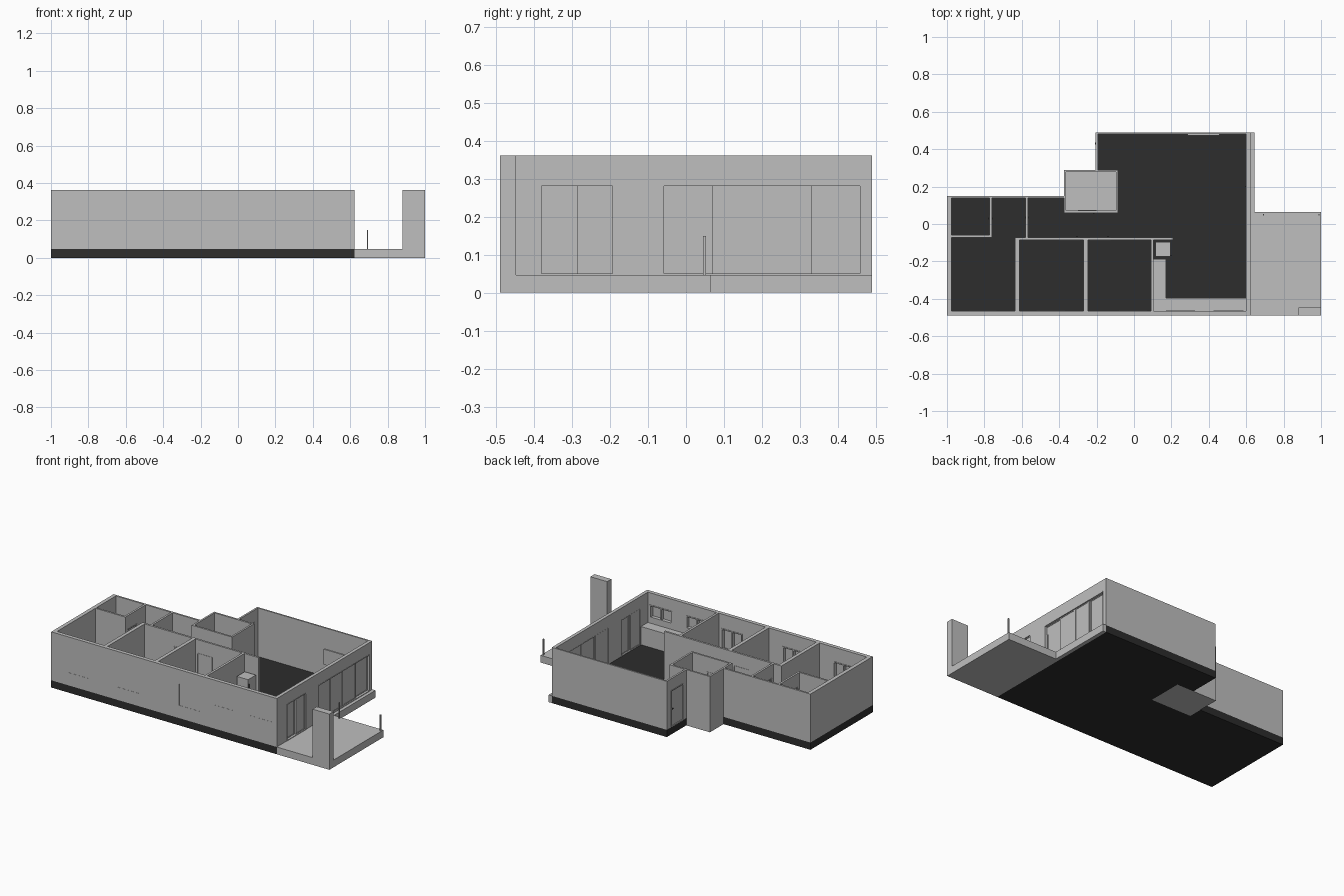
import bpy, bmesh
from mathutils import Vector

cube = bpy.data.objects.get("Cube")
if cube:
    bpy.data.objects.remove(cube, do_unlink=True)


def material(name, value):
    m = bpy.data.materials.new(name)
    m.use_nodes = True
    color = (value, value, value, 1)
    m.diffuse_color = color
    m.node_tree.nodes["Principled BSDF"].inputs["Base Color"].default_value = color
    return m


GREY = material("plaster grey", 0.52)
DARK = material("dark floor", 0.026)
FLOOR, TOP, HEAD = 0.047, 0.362, 0.285


def finish(name, bm, mat):
    mesh = bpy.data.meshes.new(name)
    bm.to_mesh(mesh)
    bm.free()
    mesh.materials.append(mat)
    ob = bpy.data.objects.new(name, mesh)
    bpy.context.collection.objects.link(ob)
    return ob


def boxes(name, parts, mat=GREY):
    """One object made of boxes given as (x0, x1, y0, y1, z0, z1)."""
    bm = bmesh.new()
    for x0, x1, y0, y1, z0, z1 in parts:
        vs = bmesh.ops.create_cube(bm, size=1)["verts"]
        mid = Vector((x0 + x1, y0 + y1, z0 + z1)) / 2
        for v in vs:
            v.co = Vector((v.co.x * (x1 - x0), v.co.y * (y1 - y0), v.co.z * (z1 - z0))) + mid
    return finish(name, bm, mat)


def prism(name, outline, z0, z1, mat):
    bm = bmesh.new()
    face = bm.faces.new([bm.verts.new((x, y, z0)) for x, y in outline])
    top = bmesh.ops.extrude_face_region(bm, geom=[face])["geom"]
    for v in top:
        if isinstance(v, bmesh.types.BMVert):
            v.co.z = z1
    bmesh.ops.recalc_face_normals(bm, faces=bm.faces)
    return finish(name, bm, mat)


def along(axis, a, b, c, d, z0, z1):
    """Box running a..b along the axis and c..d across it."""
    return (a, b, c, d, z0, z1) if axis == "x" else (c, d, a, b, z0, z1)


def wall(name, axis, a, b, c, d, holes=(), z0=FLOOR):
    parts, start = [], a
    for p, q, low, high in holes:
        parts.append(along(axis, start, p, c, d, z0, TOP))
        parts.append(along(axis, p, q, c, d, high, TOP))
        if low > z0 + 0.001:
            parts.append(along(axis, p, q, c, d, z0, low))
        start = q
    parts.append(along(axis, start, b, c, d, z0, TOP))
    boxes(name, parts)


def frame(axis, p, q, c, d, low, high, t=0.007):
    return [along(axis, p, p + t, c, d, low, high), along(axis, q - t, q, c, d, low, high),
            along(axis, p + t, q - t, c, d, low, low + t),
            along(axis, p + t, q - t, c, d, high - t, high)]


def window(name, hole, c, d):
    p, q, low, high = hole
    mid = (p + q) / 2
    boxes(name + "_frame", frame("x", p, q, c + 0.002, d + 0.003, low, high)
          + [along("x", mid - 0.004, mid + 0.004, c + 0.002, d, low, high)])
    boxes(name + "_pane", [along("x", p, q, c + 0.001, c + 0.005, low, high)])


def door(name, axis, hole, c, d):
    p, q, low, high = hole
    mid = (c + d) / 2
    boxes(name + "_frame", frame(axis, p, q, c - 0.002, d + 0.002, low, high, 0.006))
    boxes(name + "_leaf", [along(axis, p, q, mid - 0.003, mid + 0.003, low, high)])
    boxes(name + "_handle", [along(axis, q - 0.02, q - 0.01, c - 0.004, d + 0.004,
                                   0.16, 0.165)], DARK)


# Floor slab, terrace and side ledge
prism("floor_slab", [(-1, -.49), (.622, -.49), (.622, .49), (-.205, .49), (-.205, .29),
                     (-.085, .29), (-.085, .06), (-.375, .06), (-.375, .15), (-1, .15)],
      0, FLOOR, DARK)
boxes("terrace", [(.622, 1, -.49, .065, 0, FLOOR)])
boxes("side_ledge", [(.622, .645, .065, .49, 0, FLOOR)])
boxes("terrace_pillar", [(.88, 1, -.49, -.447, FLOOR, TOP)])
for i, x in enumerate((.693, .99)):
    boxes(f"terrace_post_{i}", [(x - .003, x + .003, .045, .053, FLOOR, .15)])

# Front wall with its windows
front_windows = [(-.88, -.735, .13, .27), (-.52, -.37, .13, .27), (-.08, .07, .13, .27),
                 (.17, .325, .2, HEAD), (.425, .585, .2, HEAD)]
wall("front_wall", "x", -1, .622, -.49, -.465, front_windows)
for i, hole in enumerate(front_windows):
    window(f"front_window_{i}", hole, -.49, -.465)

# Outer walls
entry = (.32, .445, FLOOR, HEAD)
wall("west_wall", "y", -.465, .15, -1, -.975)
wall("bedroom_back_wall", "x", -.975, -.375, .138, .15)
wall("living_back_wall", "x", -.205, .622, .48, .49)
wall("entry_wall", "y", .29, .48, -.205, -.193, [entry])
door("entry_door", "y", entry, -.205, -.193)

# East wall with sliding glass doors
sliders = [(-.385, -.19, FLOOR, HEAD), (-.062, .462, FLOOR, HEAD)]
wall("east_wall", "y", -.465, .48, .6, .622, sliders)
for i, ((p, q, low, high), count) in enumerate(zip(sliders, (2, 4))):
    boxes(f"slider_{i}_outer_frame", frame("y", p, q, .599, .624, low, high, .004))
    step = (q - p) / count
    for k in range(count):
        # Middle panels run on the outer track
        x = .613 if (count == 2 and k == 1) or k in (1, 2) else .605
        a, b = p + k * step, p + (k + 1) * step
        boxes(f"slider_{i}_panel_{k}", frame("y", a, b, x - .004, x + .004, low, high, .008)
              + [(x - .0015, x + .0015, a, b, low, high)])
boxes("slider_handle", [(.597, .601, .198, .204, .15, .18)], DARK)

# Washroom block at the back, with its own pale floor
wc_door = (-.3, -.2, FLOOR, .265)
boxes("washroom_floor", [(-.375, -.085, .06, .29, 0, FLOOR)])
wall("washroom_west_wall", "y", .06, .29, -.375, -.363)
wall("washroom_east_wall", "y", .06, .29, -.097, -.085)
wall("washroom_back_wall", "x", -.363, -.097, .278, .29)
wall("washroom_front_wall", "x", -.363, -.097, .06, .072, [wc_door])
door("washroom_door", "x", wc_door, .06, .072)

# Partitions and inner doors
hall_doors = [(-.4, -.29, FLOOR, .275), (-.235, -.125, FLOOR, .275)]
wall("corridor_wall", "x", -.635, .208, -.085, -.072, hall_doors)
for i, hole in enumerate(hall_doors):
    door(f"hall_door_{i}", "x", hole, -.085, -.072)
for i, (a, b) in enumerate(((-.635, -.612), (-.27, -.247), (.09, .105))):
    wall(f"room_divider_{i}", "y", -.465, -.085, a, b)
wall("bathroom_front_wall", "x", -.975, -.76, -.072, -.06)
for name, x, hole in (("bathroom", -.773, (-.05, .045, FLOOR, .275)),
                      ("bedroom", -.579, (-.055, .05, FLOOR, .275))):
    wall(name + "_side_wall", "y", -.072, .138, x, x + .013, [hole])
    door(name + "_door", "y", hole, x, x + .013)

# Kitchen counters, fridge and wall screen
prism("kitchen_counter", [(.105, -.465), (.6, -.465), (.6, -.395), (.172, -.395),
                          (.172, -.187), (.105, -.187)], FLOOR, .165, GREY)
boxes("fridge", [(.115, .195, -.175, -.095, FLOOR, .25)])
boxes("fridge_handle", [(.195, .2, -.17, -.165, .14, .22)], DARK)
boxes("wall_screen", [(.285, .457, .473, .48, .125, .225)])
